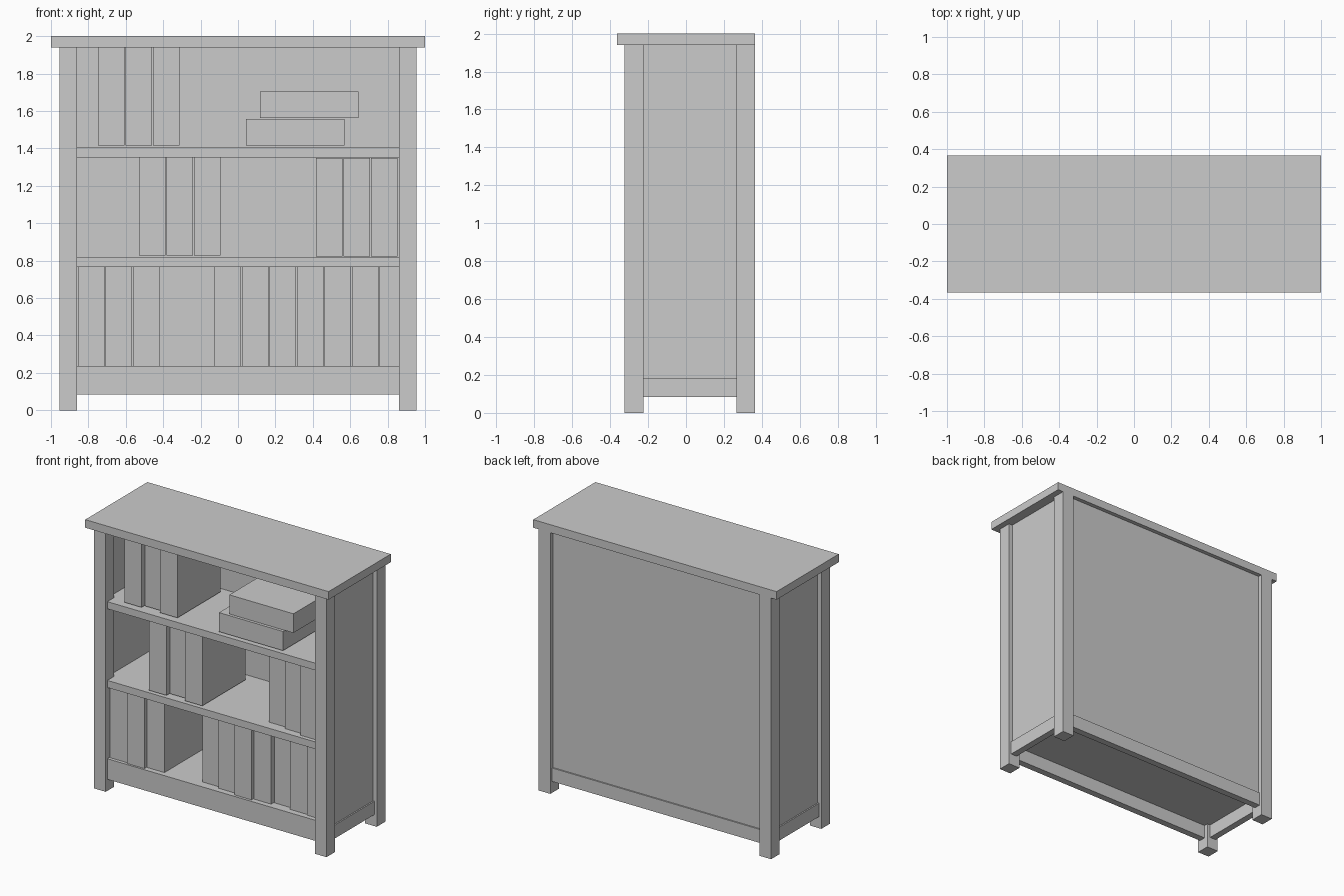
import bpy

if "Cube" in bpy.data.objects:
    bpy.data.objects.remove(bpy.data.objects["Cube"])


def box(name, x, y, z):
    """Box from (min, max) ranges on each axis."""
    lo, hi = zip(x, y, z)
    verts = [(a, b, c) for a in (lo[0], hi[0]) for b in (lo[1], hi[1]) for c in (lo[2], hi[2])]
    faces = [(0, 1, 3, 2), (4, 6, 7, 5), (0, 4, 5, 1), (2, 3, 7, 6), (0, 2, 6, 4), (1, 5, 7, 3)]
    mesh = bpy.data.meshes.new(name)
    mesh.from_pydata(verts, [], faces)
    obj = bpy.data.objects.new(name, mesh)
    bpy.context.collection.objects.link(obj)
    return obj


def mirrored_box(name, x, y, z):
    """Box on the right side, mirrored to the left."""
    obj = box(name, x, y, z)
    obj.modifiers.new("mirror", 'MIRROR').use_axis = (True, False, False)
    return obj


# Top board
box("top_board", (-1, 1), (-0.365, 0.365), (1.94, 2.0))

# Corner posts
mirrored_box("front_leg", (0.86, 0.955), (-0.325, -0.225), (0, 1.94))
mirrored_box("back_leg", (0.86, 0.955), (0.265, 0.365), (0, 1.94))

# Recessed side and back panels
mirrored_box("side_panel", (0.895, 0.925), (-0.225, 0.265), (0.18, 1.94))
box("back_panel", (-0.86, 0.86), (0.305, 0.335), (0.18, 1.94))

# Bottom rails
mirrored_box("side_rail", (0.885, 0.935), (-0.225, 0.265), (0.085, 0.185))
box("front_rail", (-0.86, 0.86), (-0.305, -0.255), (0.085, 0.185))
box("back_rail", (-0.86, 0.86), (0.295, 0.345), (0.085, 0.185))

# Shelves
for z in (0.185, 0.767, 1.352):
    box("shelf", (-0.9, 0.9), (-0.305, 0.305), (z, z + 0.053))

# Upright books: (first x, bottom z, front y of each book)
WIDTH, HEIGHT, DEPTH, STEP = 0.142, 0.527, 0.505, 0.147
groups = [
    (-0.855, 0.238, (-0.28, -0.29, -0.265)),
    (-0.125, 0.238, (-0.24, -0.26, -0.285, -0.265, -0.235, -0.26, -0.27)),
    (-0.53, 0.828, (-0.287, -0.25, -0.285)),
    (0.416, 0.823, (-0.23, -0.253, -0.28)),
    (-0.748, 1.416, (-0.267, -0.235, -0.265)),
]
for x0, z, fronts in groups:
    for i, y in enumerate(fronts):
        x = x0 + i * STEP
        box("upright_book", (x, min(x + WIDTH, 0.895)), (y, y + DEPTH), (z, z + HEIGHT))

# Two books lying flat on the top shelf
for x, y, z in ((0.043, -0.285, 1.416), (0.118, -0.27, 1.562)):
    box("flat_book", (x, x + HEIGHT), (y, y + DEPTH), (z, z + WIDTH))
